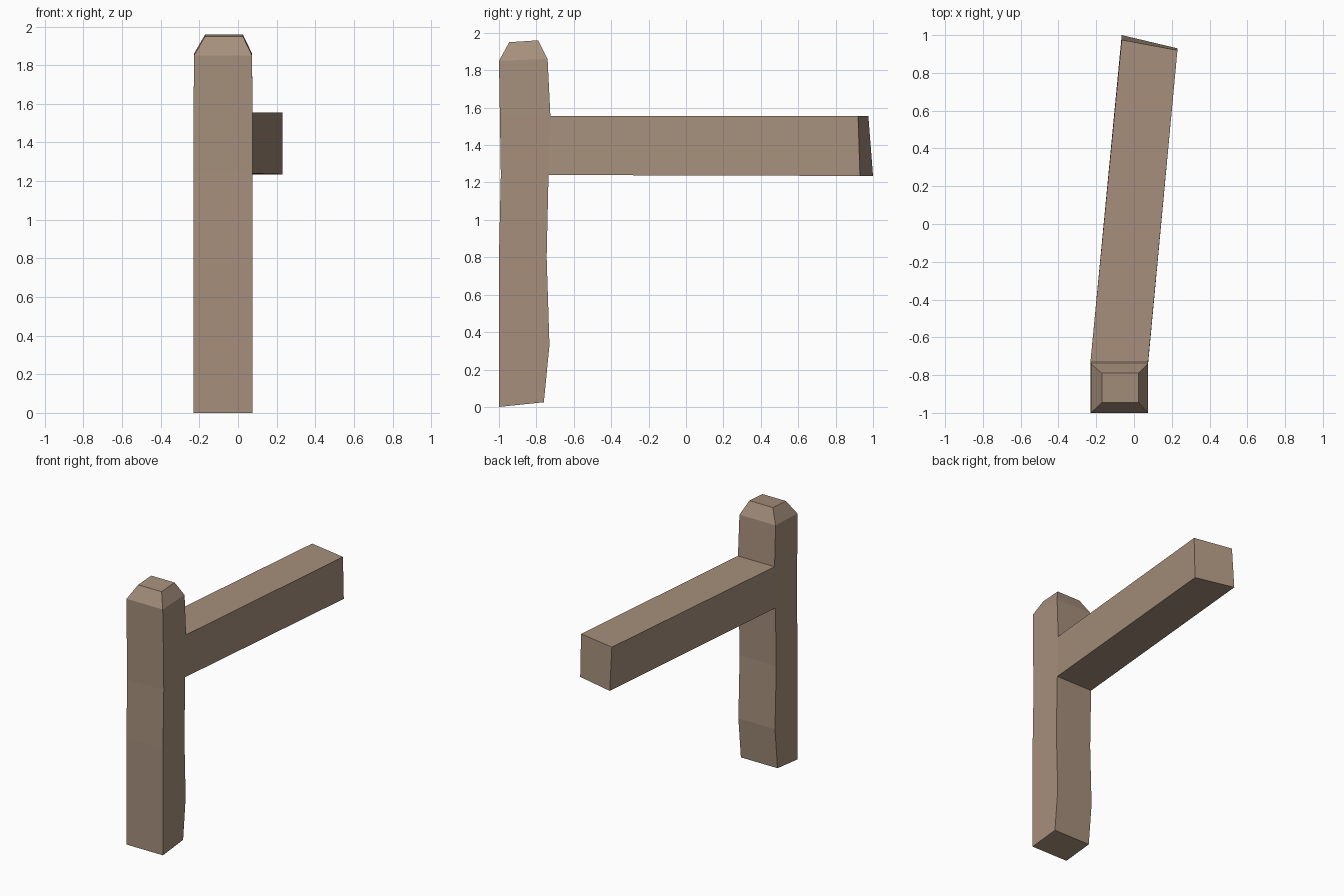
import bpy
import bmesh

cube = bpy.data.objects.get("Cube")
if cube:
    bpy.data.objects.remove(cube, do_unlink=True)

# Weathered wood colour
wood = bpy.data.materials.new("weathered_wood")
wood.use_nodes = True
colour = (0.38, 0.275, 0.2, 1)
wood.diffuse_color = colour
bsdf = next(n for n in wood.node_tree.nodes if n.type == 'BSDF_PRINCIPLED')
bsdf.inputs["Base Color"].default_value = colour

# Post sections from foot to cap: z, left x, right x, front y, back y
sections = [
    (0.00, -0.23, 0.075, -1.0, -0.76),
    (0.33, -0.23, 0.075, -1.0, -0.73),
    (0.80, -0.23, 0.075, -1.0, -0.745),
    (1.24, -0.23, 0.075, -0.99, -0.735),
    (1.555, -0.23, 0.075, -0.995, -0.725),
    (1.85, -0.228, 0.073, -1.0, -0.74),
    (1.95, -0.17, 0.025, -0.945, -0.79),
]
BEAM_SECTION = 3

bm = bmesh.new()
rings = []
for z, x0, x1, y0, y1 in sections:
    corners = [(x0, y0), (x1, y0), (x1, y1), (x0, y1)]
    rings.append([bm.verts.new((x, y, z)) for x, y in corners])

# The foot is cut at a slight slant
for v in rings[0][2:]:
    v.co.z = 0.025
# The shoulder and cap rise a little toward the back
for v in rings[-2][2:] + rings[-1][2:]:
    v.co.z += 0.01

# Skin the post and remember the face that carries the beam
bm.faces.new(rings[0][::-1])
bm.faces.new(rings[-1])
for level, (low, high) in enumerate(zip(rings, rings[1:])):
    for side in range(4):
        nxt = (side + 1) % 4
        face = bm.faces.new((low[side], low[nxt], high[nxt], high[side]))
        if level == BEAM_SECTION and side == 2:
            beam_root = face

# Extrude the beam backward, skewed toward the left with a slanted end
beam_end = bmesh.ops.extrude_discrete_faces(bm, faces=[beam_root])["faces"][0]
middle = beam_end.calc_center_median()
for v in beam_end.verts:
    on_left, on_top = v.co.x > middle.x, v.co.z > middle.z
    v.co.x = 0.23 if on_left else -0.065
    v.co.y = (0.92 if on_top else 0.93) if on_left else (0.975 if on_top else 1.0)
    v.co.z = 1.555 if on_top else 1.235

bmesh.ops.recalc_face_normals(bm, faces=bm.faces)
mesh = bpy.data.meshes.new("post_with_beam")
bm.to_mesh(mesh)
bm.free()
mesh.materials.append(wood)
post = bpy.data.objects.new("post_with_beam", mesh)
bpy.context.scene.collection.objects.link(post)
